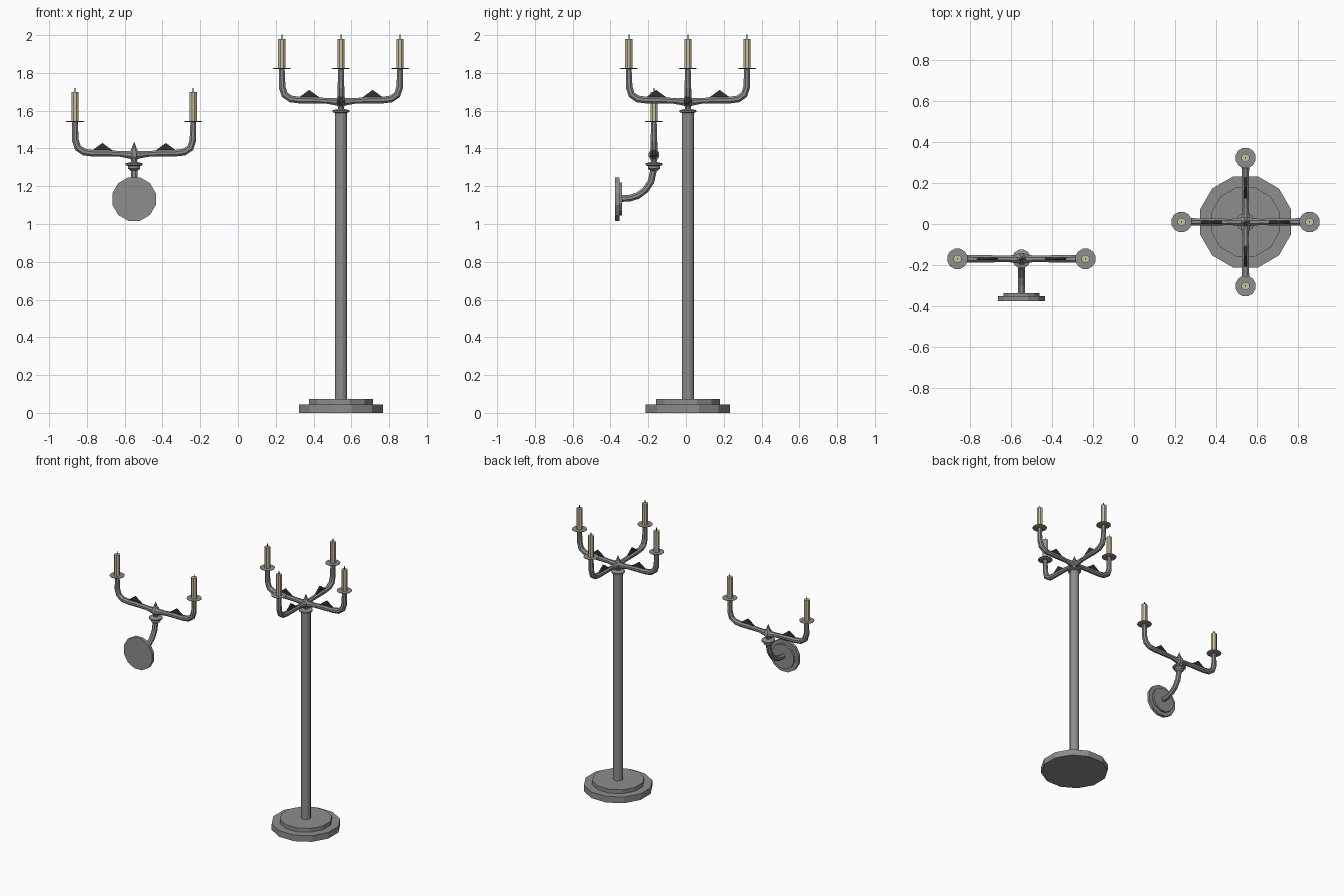
import bpy, bmesh, math
from mathutils import Vector, Matrix

if "Cube" in bpy.data.objects:
    bpy.data.objects.remove(bpy.data.objects["Cube"])


def material(name, rgb):
    m = bpy.data.materials.new(name)
    m.diffuse_color = (*rgb, 1)
    m.use_nodes = True
    m.node_tree.nodes["Principled BSDF"].inputs["Base Color"].default_value = m.diffuse_color
    return m


METAL = material("grey metal", (0.27, 0.27, 0.27))
WAX = material("cream wax", (0.62, 0.53, 0.34))
DARK = material("dark iron", (0.03, 0.033, 0.033))


def finish(name, bm, mat, matrix):
    bmesh.ops.remove_doubles(bm, verts=bm.verts, dist=1e-5)
    bmesh.ops.recalc_face_normals(bm, faces=bm.faces)
    me = bpy.data.meshes.new(name)
    bm.to_mesh(me)
    bm.free()
    me.materials.append(mat)
    ob = bpy.data.objects.new(name, me)
    ob.matrix_world = matrix
    bpy.context.collection.objects.link(ob)
    return ob


def skin(bm, rings):
    # bridge rings of points and cap both ends
    vs = [[bm.verts.new(p) for p in ring] for ring in rings]
    n = len(vs[0])
    for a, b in zip(vs, vs[1:]):
        for i in range(n):
            j = (i + 1) % n
            bm.faces.new((a[i], a[j], b[j], b[i]))
    bm.faces.new(vs[0])
    bm.faces.new(vs[-1])


def lathe(name, profile, mat, matrix, sides=12):
    # profile of (radius, z) turned round z
    bm = bmesh.new()
    ang = [math.tau * (i + 0.5) / sides for i in range(sides)]
    skin(bm, [[(r * math.cos(a), r * math.sin(a), z) for a in ang] for r, z in profile])
    return finish(name, bm, mat, matrix)


def tube(name, path, mat, matrix, sides=8):
    # path of (x, z, radius) in the local xz plane
    bm = bmesh.new()
    pts = [Vector((x, 0, z)) for x, z, r in path]
    side = Vector((0, 1, 0))
    rings = []
    for i, p in enumerate(pts):
        d1 = (p - pts[i - 1]).normalized() if i else Vector()
        d2 = (pts[i + 1] - p).normalized() if i < len(pts) - 1 else Vector()
        up = (d1 + d2).normalized().cross(side)
        r = path[i][2]
        rings.append([p + r * (math.cos(a) * side + math.sin(a) * up)
                      for a in (math.tau * (k + 0.5) / sides for k in range(sides))])
    skin(bm, rings)
    return finish(name, bm, mat, matrix)


def candle_arm(place, angle):
    # heights are measured from the drip dish at z = 0
    m = place @ Matrix.Rotation(angle, 4, 'Z')
    tube("arm", [(0, -0.178, 0.027), (0.035, -0.176, 0.02), (0.075, -0.172, 0.016),
                 (0.15, -0.168, 0.019), (0.22, -0.168, 0.019), (0.265, -0.162, 0.02),
                 (0.298, -0.14, 0.02), (0.311, -0.10, 0.019), (0.313, 0, 0.016)], METAL, m)
    # triangular fin on top of the arm
    bm = bmesh.new()
    skin(bm, [[(0.108, y, -0.158), (0.228, y, -0.158), (0.168, y, -0.114)]
              for y in (-0.007, 0.007)])
    finish("arm_fin", bm, DARK, m)
    top = m @ Matrix.Translation((0.313, 0, 0))
    lathe("drip_dish", [(0.04, -0.004), (0.051, 0), (0.051, 0.003)], METAL, top)
    lathe("candle", [(0.0205, 0.003), (0.0205, 0.156)], WAX, top, 8)
    lathe("wick", [(0.003, 0.156), (0.003, 0.178)], DARK, top, 6)


def candelabra_head(place, angles):
    lathe("collar", [(0.018, -0.262), (0.033, -0.25), (0.033, -0.236), (0.046, -0.231),
                     (0.046, -0.222), (0.016, -0.214), (0.013, -0.19)], METAL, place)
    # pointed hub where the arms meet
    lathe("hub", [(0.012, -0.222), (0.02, -0.20), (0.03, -0.185), (0.03, -0.168),
                  (0.014, -0.143), (0.001, -0.108)], METAL, place, 8)
    for a in angles:
        candle_arm(place, a)


# floor candelabra with four arms
floor = Matrix.Translation((0.545, 0.01, 0))
lathe("lower_base", [(0.231, 0), (0.231, 0.045)], METAL, floor)
lathe("upper_base", [(0.175, 0.045), (0.175, 0.073)], METAL, floor)
lathe("pole", [(0.033, 0.073), (0.033, 1.575)], METAL, floor)
candelabra_head(floor @ Matrix.Translation((0, 0, 1.824)), [k * math.pi / 2 for k in range(4)])

# wall sconce with two arms
sconce = Matrix.Translation((-0.55, -0.17, 0))
plate = Matrix.Translation((-0.55, -0.376, 1.132)) @ Matrix.Rotation(-math.pi / 2, 4, 'X')
lathe("wall_plate", [(0.119, 0), (0.119, 0.023)], METAL, plate)
lathe("wall_plate_step", [(0.091, 0.023), (0.091, 0.038)], METAL, plate)
tube("bracket", [(-0.17, 1.135, 0.019), (-0.13, 1.136, 0.019), (-0.085, 1.15, 0.019),
                 (-0.045, 1.18, 0.019), (-0.015, 1.225, 0.019), (0, 1.295, 0.019)],
     METAL, sconce @ Matrix.Rotation(math.pi / 2, 4, 'Z'))
candelabra_head(sconce @ Matrix.Translation((0, 0, 1.543)), [0, math.pi])
